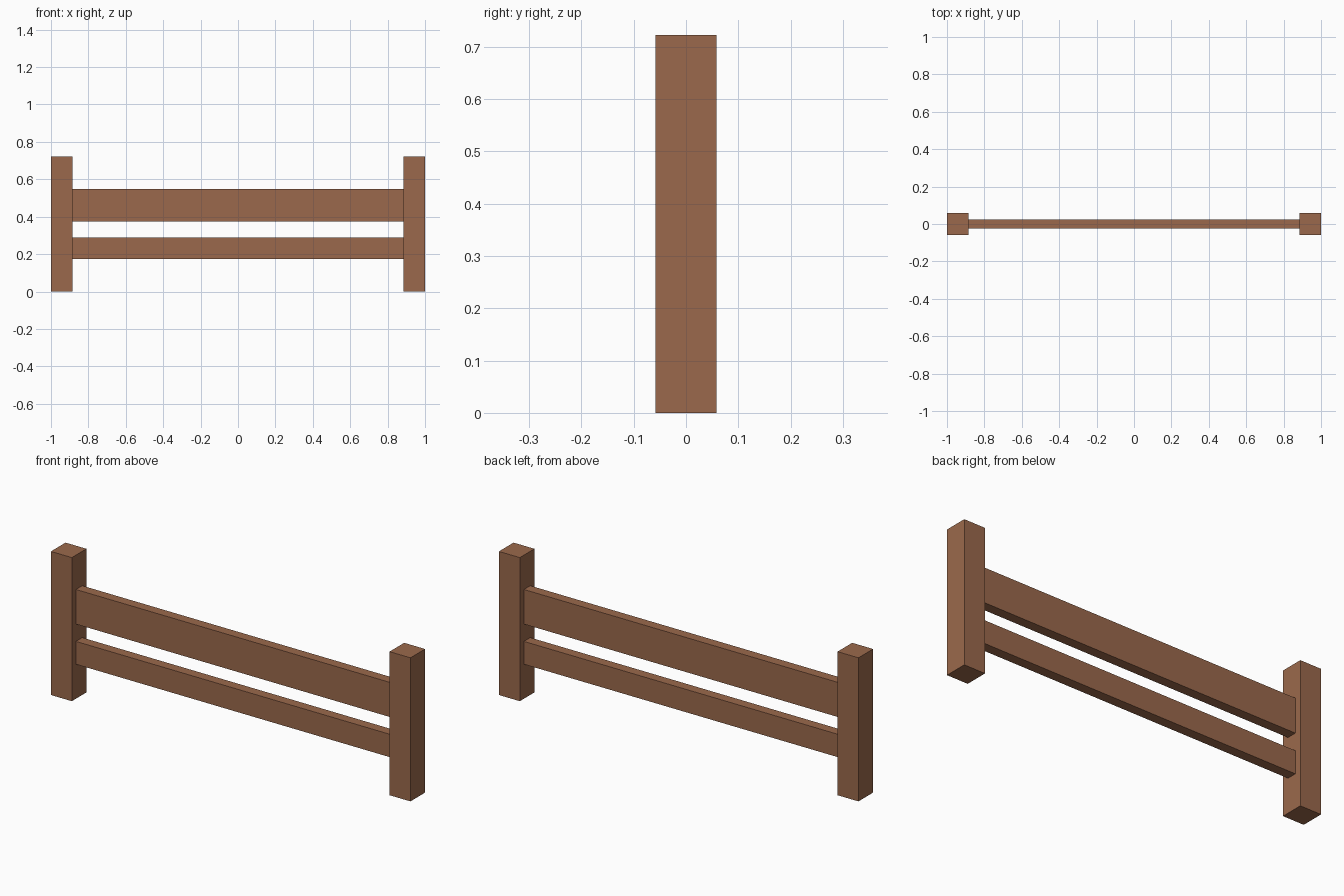
import bpy

if "Cube" in bpy.data.objects:
    bpy.data.objects.remove(bpy.data.objects["Cube"])

POST_W = 0.116      # square post section
POST_H = 0.722
RAIL_T = 0.05       # rail thickness
RAIL_L = 2 - 2 * POST_W

wood = bpy.data.materials.new("brown_wood")
wood.diffuse_color = (0.328, 0.141, 0.072, 1.0)
wood.use_nodes = True
wood.node_tree.nodes["Principled BSDF"].inputs["Base Color"].default_value = wood.diffuse_color


def box(name, centre, size):
    bpy.ops.mesh.primitive_cube_add(size=1, location=centre)
    ob = bpy.context.object
    ob.name = name
    ob.scale = size
    bpy.ops.object.transform_apply(location=False, rotation=False, scale=True)
    ob.data.materials.append(wood)
    return ob


# end posts
for side, sx in (("left", -1), ("right", 1)):
    box(side + "_post", (sx * (1 - POST_W / 2), 0, POST_H / 2),
        (POST_W, POST_W, POST_H))

# horizontal rails between the posts
for name, z0, z1 in (("upper_rail", 0.375, 0.549), ("lower_rail", 0.173, 0.288)):
    box(name, (0, 0, (z0 + z1) / 2), (RAIL_L, RAIL_T, z1 - z0))
